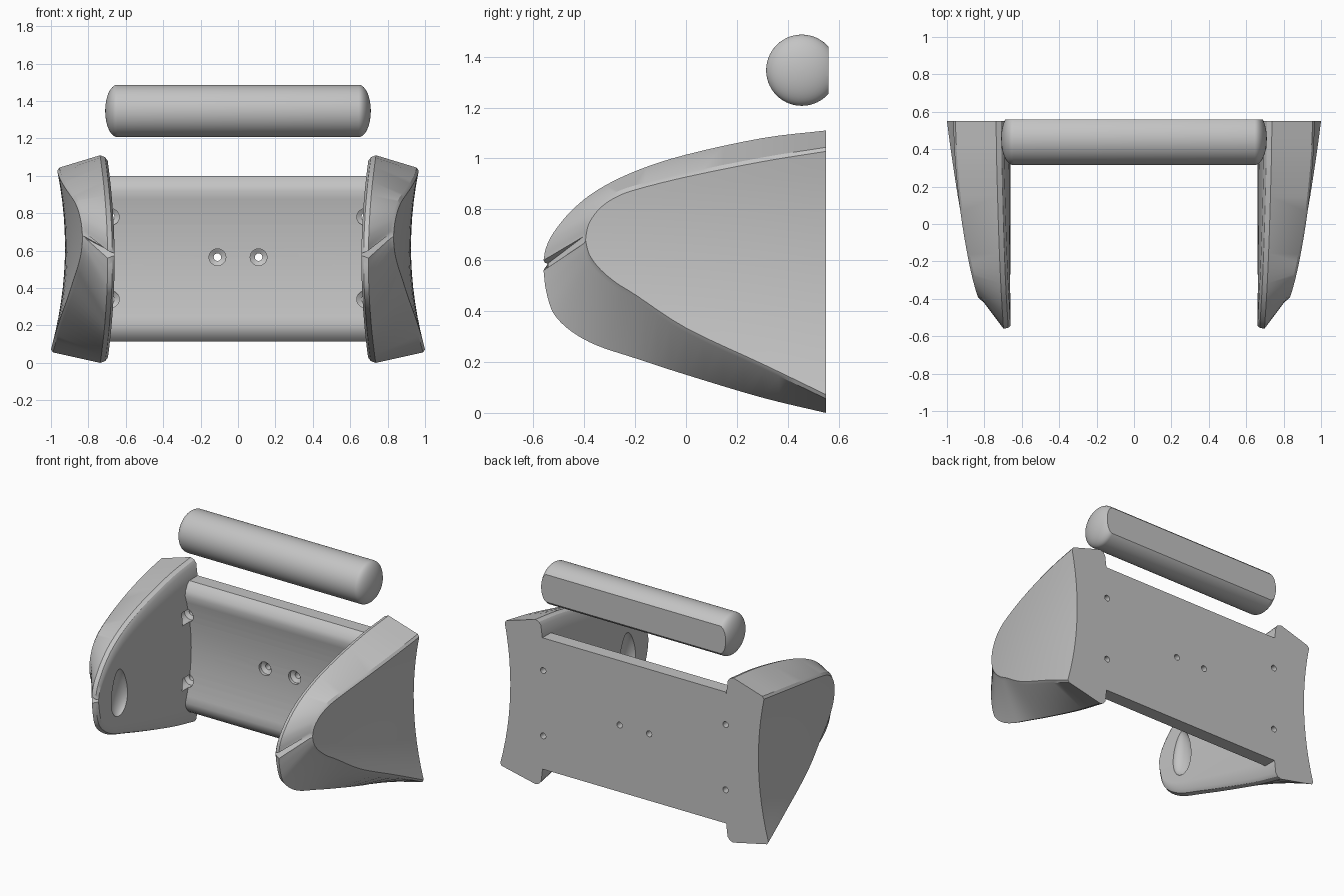
import bpy, bmesh, math
from mathutils import Vector

if "Cube" in bpy.data.objects:
    bpy.data.objects.remove(bpy.data.objects["Cube"])

grey = bpy.data.materials.new("light grey plastic")
grey.use_nodes = True
grey.diffuse_color = (0.55, 0.55, 0.55, 1)
grey.node_tree.nodes["Principled BSDF"].inputs["Base Color"].default_value = (0.55, 0.55, 0.55, 1)

BACK = 0.55


def loft(name, loops, flat_back=None):
    """Skin a row of equal point loops, cap both ends, optionally slice the back flat."""
    bm = bmesh.new()
    rings = [[bm.verts.new(p) for p in loop] for loop in loops]
    n = len(rings[0])
    for a, b in zip(rings, rings[1:]):
        for i in range(n):
            j = (i + 1) % n
            bm.faces.new((a[i], a[j], b[j], b[i]))
    bm.faces.new(rings[0])
    bm.faces.new(rings[-1])
    if flat_back is not None:
        cut = bmesh.ops.bisect_plane(bm, geom=bm.verts[:] + bm.edges[:] + bm.faces[:],
                                     plane_co=(0, flat_back, 0), plane_no=(0, 1, 0), clear_outer=True)
        edges = [e for e in cut["geom_cut"] if isinstance(e, bmesh.types.BMEdge)]
        bmesh.ops.holes_fill(bm, edges=edges)
    bmesh.ops.recalc_face_normals(bm, faces=bm.faces[:])
    mesh = bpy.data.meshes.new(name)
    bm.to_mesh(mesh)
    bm.free()
    mesh.materials.append(grey)
    obj = bpy.data.objects.new(name, mesh)
    bpy.context.collection.objects.link(obj)
    return obj


def circle(center, r, axis, n=40):
    """Ring of points round the x or y axis."""
    pts = []
    for i in range(n):
        c, s = r * math.cos(math.tau * i / n), r * math.sin(math.tau * i / n)
        pts.append(Vector(center) + Vector((0, c, s) if axis == "x" else (c, 0, s)))
    return pts


def smooth_rows(rows, steps=4):
    """Catmull-Rom interpolation through rows of values."""
    pts = [Vector(r) for r in rows]
    out = []
    for i in range(len(pts) - 1):
        b, c = pts[i], pts[i + 1]
        a = pts[i - 1] if i else b * 2 - c
        d = pts[i + 2] if i + 2 < len(pts) else c * 2 - b
        for k in range(steps):
            t = k / steps
            out.append(0.5 * (2 * b + (c - a) * t + (2 * a - 5 * b + 4 * c - d) * t ** 2
                              + (3 * b - a - 3 * c + d) * t ** 3))
    return out + [pts[-1]]


def inner_x(y, z):
    return 0.66 + 0.13 * (z - 0.55) ** 2


def outer_x(y, z):
    return 0.895 + 0.117 * y - 0.114 * y * y + 0.25 * (z - 0.62) ** 2


# Wing outlines from back to tip: depth, top height, bottom height
INNER = smooth_rows([(0.55, 1.11, 0), (0.3, 1.08, 0.06), (0, 1.015, 0.15), (-0.2, 0.95, 0.215),
                     (-0.35, 0.875, 0.265), (-0.45, 0.795, 0.32), (-0.52, 0.71, 0.39),
                     (-0.55, 0.65, 0.48), (-0.56, 0.6, 0.56)])
OUTER = smooth_rows([(0.55, 1.04, 0.06), (0.3, 1.0, 0.18), (0, 0.94, 0.32), (-0.2, 0.89, 0.45),
                     (-0.28, 0.86, 0.5), (-0.34, 0.82, 0.55), (-0.38, 0.77, 0.6),
                     (-0.395, 0.73, 0.64), (-0.4, 0.69, 0.67)])


def column(row, surface, side, inset, offset):
    """Points climbing one wing face at a station, shrunk by inset."""
    y, top, bottom = row
    if y < BACK - 0.001:
        y += inset * 0.5 * (BACK - y)
    inset = min(inset, (top - bottom) * 0.3)
    pts = []
    for k in range(13):
        z = bottom + inset + (top - bottom - 2 * inset) * k / 12
        pts.append(Vector((side * (surface(y, z) + offset), y, z)))
    return pts


def make_wing(name, side):
    loops = []
    for a, b in zip(INNER, OUTER):
        face_in = column(a, inner_x, side, 0.03, 0)
        soft_in = column(a, inner_x, side, 0.01, 0.012)
        rim_in = column(a, inner_x, side, 0, 0.037)
        rim_out = column(b, outer_x, side, -0.004, -0.015)
        face_out = column(b, outer_x, side, 0.012, 0)
        loops.append(face_in + [soft_in[-1], rim_in[-1], rim_out[-1]] + face_out[::-1]
                     + [rim_out[0], rim_in[0], soft_in[0]])
    return loft(name, loops)


def cut(obj, cutters):
    """Subtract the cutters and bake the result."""
    for c in cutters:
        mod = obj.modifiers.new("cut", "BOOLEAN")
        mod.operation, mod.solver, mod.object = "DIFFERENCE", "EXACT", c
    graph = bpy.context.evaluated_depsgraph_get()
    mesh = bpy.data.meshes.new_from_object(obj.evaluated_get(graph))
    obj.modifiers.clear()
    obj.data = mesh


def screw_cutter(x, z, front):
    rings = [(front, 0.045), (0.465, 0.045), (0.48, 0.02), (0.62, 0.02)]
    return loft("screw_cutter", [circle((x, y, z), r, "y", 24) for y, r in rings])


def dent_cutter(side):
    """Upright teardrop that hollows the inner face near the tip."""
    loops = []
    for k in range(1, 20):
        t = math.pi * k / 20
        w = math.sin(t) * (1 - 0.25 * math.cos(math.pi - t))
        z = 0.55 - 0.16 * math.cos(t)
        loops.append([(side * (0.655 + 0.055 * w * math.cos(math.tau * i / 24)),
                       -0.32 + 0.085 * w * math.sin(math.tau * i / 24), z) for i in range(24)])
    return loft("dent_cutter", loops)


# Back panel: hollowed front between two soft lips
profile = [(BACK, 0.115), (0.46, 0.115), (0.435, 0.135), (0.415, 0.165)]
for k in range(17):
    t = k / 16
    profile.append((0.405 + 0.04 * (1 - (2 * t - 1) ** 2), 0.2 + 0.72 * t))
profile += [(0.415, 0.95), (0.435, 0.98), (0.46, 1.0), (BACK, 1.0)]
panel = loft("back_panel", [[(x, y, z) for y, z in profile] for x in (-0.685, 0.685)])

left = make_wing("left_wing", 1)
right = make_wing("right_wing", -1)

# Screw holes and finger dents
middle = [screw_cutter(s * 0.11, 0.565, 0.3) for s in (1, -1)]
corners = {s: [screw_cutter(s * 0.68, z, 0.36) for z in (0.34, 0.78)] for s in (1, -1)}
dents = {s: dent_cutter(s) for s in (1, -1)}
cut(panel, middle + corners[1] + corners[-1])
for wing, s in ((left, 1), (right, -1)):
    cut(wing, corners[s] + [dents[s]])
for c in middle + corners[1] + corners[-1] + list(dents.values()):
    bpy.data.objects.remove(c)

# Bar with domed ends and a flat back
dome = [(0.645 + 0.065 * math.sin(a), 0.14 * math.cos(a))
        for a in [math.radians(d) for d in range(0, 90, 8)]]
half = [circle((x, 0.455, 1.347), r, "x", 56) for x, r in dome]
other = [circle((-x, 0.455, 1.347), r, "x", 56) for x, r in reversed(dome)]
bar = loft("roller_bar", other + half, flat_back=0.56)

# Smooth shading with crisp edges
bpy.ops.object.select_all(action="DESELECT")
for obj in (panel, left, right, bar):
    obj.select_set(True)
bpy.context.view_layer.objects.active = panel
bpy.ops.object.shade_smooth_by_angle(angle=math.radians(32))
